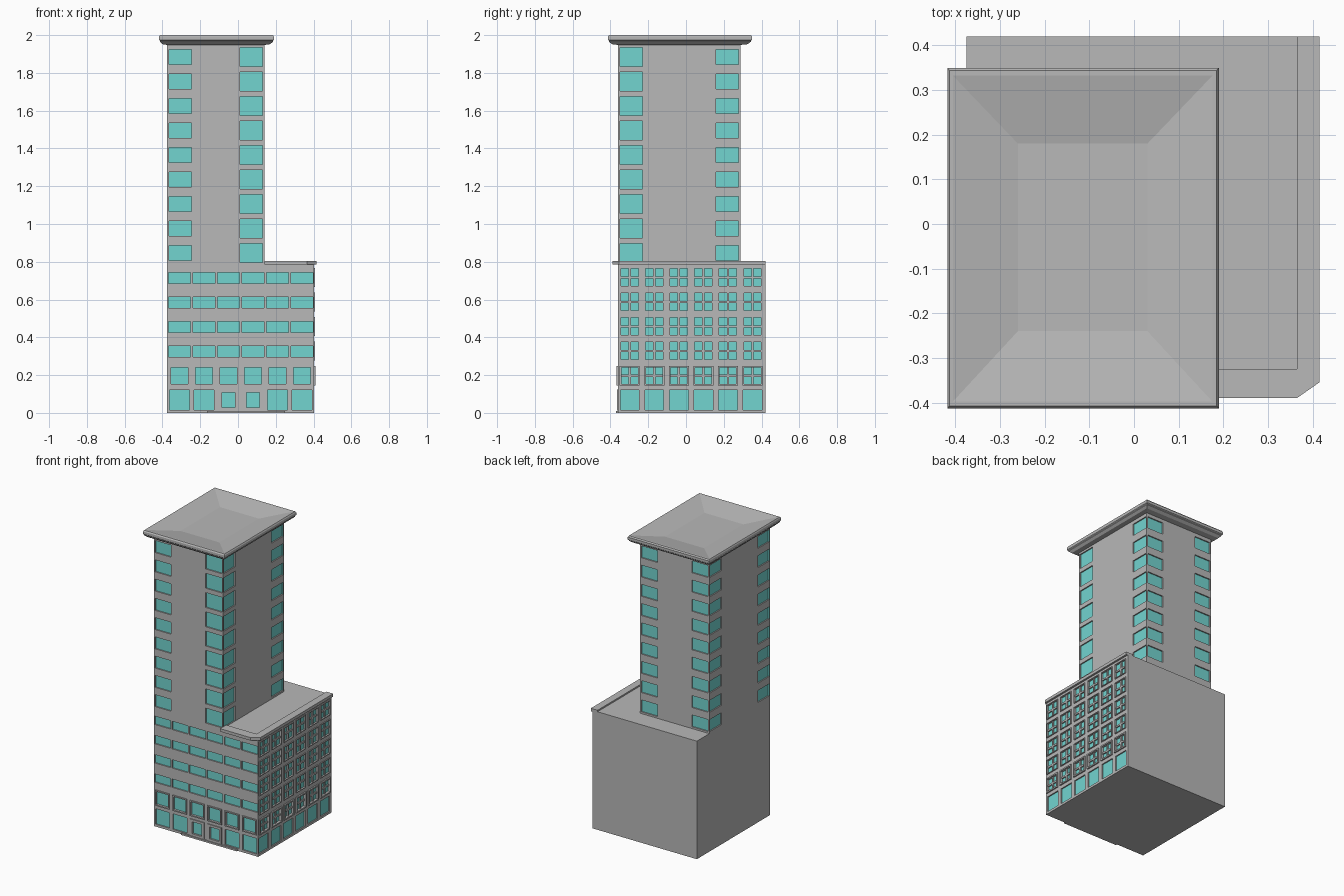
import bpy, bmesh
from mathutils import Vector

if "Cube" in bpy.data.objects:
    bpy.data.objects.remove(bpy.data.objects["Cube"])

def material(name, rgb):
    m = bpy.data.materials.new(name)
    m.diffuse_color = (*rgb, 1)
    m.use_nodes = True
    m.node_tree.nodes["Principled BSDF"].inputs["Base Color"].default_value = m.diffuse_color
    return m

GREY = material("grey concrete", (0.48, 0.48, 0.48))
GLASS = material("turquoise glass", (0.17, 0.66, 0.63))
DEPTH = 0.008      # window recess
STEP = 0.1297      # storey height

def add_object(name, bm):
    bmesh.ops.recalc_face_normals(bm, faces=bm.faces)
    me = bpy.data.meshes.new(name)
    bm.to_mesh(me)
    bm.free()
    me.materials.append(GREY)
    me.materials.append(GLASS)
    ob = bpy.data.objects.new(name, me)
    bpy.context.collection.objects.link(ob)
    return ob

def add_box(bm, lo, hi):
    vs = bmesh.ops.create_cube(bm, size=1)["verts"]
    for v in vs:
        v.co = Vector([lo[i] + (v.co[i] + 0.5) * (hi[i] - lo[i]) for i in range(3)])

# Box on a wall: axis 0/1, plane position, centre along the wall, z, size, thickness
def wall_box(bm, axis, plane, u, z, w, h, t):
    lo, hi = [0, 0, z - h / 2], [0, 0, z + h / 2]
    lo[axis], hi[axis] = plane - t, plane + t
    lo[1 - axis], hi[1 - axis] = u - w / 2, u + w / 2
    add_box(bm, lo, hi)

# Block with recessed windows; windows = (side, u, z, w, h), side in -x +x -y +y
def windowed_block(name, lo, hi, windows):
    planes = {"-x": (0, lo[0]), "+x": (0, hi[0]), "-y": (1, lo[1]), "+y": (1, hi[1])}
    bm = bmesh.new()
    add_box(bm, lo, hi)
    ob = add_object(name, bm)
    cut = bmesh.new()
    for side, u, z, w, h in windows:
        wall_box(cut, *planes[side], u, z, w, h, DEPTH)
    cutter = add_object(name + "_cutter", cut)
    cutter.hide_render = True
    mod = ob.modifiers.new("windows", "BOOLEAN")
    mod.operation, mod.solver, mod.object = "DIFFERENCE", "EXACT", cutter
    bpy.context.view_layer.objects.active = ob
    bpy.ops.object.modifier_apply(modifier=mod.name)
    bpy.data.objects.remove(cutter)
    # recess floors become glass
    for p in ob.data.polygons:
        p.material_index = 0
        for axis, plane in planes.values():
            if abs(p.normal[axis]) > 0.9 and abs(abs(p.center[axis] - plane) - DEPTH) < 0.001:
                p.material_index = 1
    return ob

# Tower: window columns at all four corners
TX0, TX1, TY0, TY1 = -0.375, 0.14, -0.36, 0.288
wins = []
for i in range(9):
    z = 0.847 + STEP * i
    wins += [("-y", 0.071, z, 0.12, 0.1), ("+x", -0.289, z, 0.12, 0.1)]
    for side, u in (("-y", TX0 + 0.069), ("+x", TY1 - 0.069), ("+y", TX0 + 0.069),
                    ("+y", TX1 - 0.069), ("-x", TY0 + 0.069), ("-x", TY1 - 0.069)):
        wins.append((side, u, z, 0.12, 0.08))
windowed_block("tower", (TX0, TY0, 0.795), (TX1, TY1, 1.96), wins)

# Podium: ribbon windows in front, paned windows on the right
FRONT = [-0.31 + STEP * i for i in range(6)]
RIGHT = [-0.298 + 0.13 * i for i in range(6)]
PX1, PY0 = 0.402, -0.36
wins = []
for i, x in enumerate(FRONT):
    wins += [("-y", x, 0.325 + STEP * k, 0.118, 0.056) for k in range(4)]
    wins.append(("-y", x, 0.196, 0.092, 0.088))
    wins.append(("-y", x, 0.068, 0.07 if i in (2, 3) else 0.104, 0.104))
for y in RIGHT:
    wins += [("+x", y, 0.328 + STEP * k, 0.096, 0.096) for k in range(4)]
    wins.append(("+x", y, 0.196, 0.09, 0.088))
    wins.append(("+x", y, 0.068, 0.1, 0.104))
windowed_block("podium", (TX0, PY0, 0), (PX1, 0.42, 0.795), wins)

# Raised border around a window
def border(bm, axis, plane, u, z, w, h, b, t):
    for s in (-1, 1):
        wall_box(bm, axis, plane, u + s * (w - b) / 2, z, b, h, t)
        wall_box(bm, axis, plane, u, z + s * (h - b) / 2, w - 2 * b, b, t)

frames = bmesh.new()
for x in FRONT:
    border(frames, 1, PY0, x, 0.196, 0.106, 0.104, 0.008, 0.007)
for y in RIGHT:
    for k in range(5):
        z = 0.196 if k == 0 else 0.328 + STEP * (k - 1)
        if k == 0:
            border(frames, 0, PX1, y, z, 0.106, 0.104, 0.009, 0.009)
        else:
            border(frames, 0, PX1, y, z, 0.102, 0.102, 0.005, 0.006)
        # glazing bars
        wall_box(frames, 0, PX1 - DEPTH / 2, y, z, 0.012, 0.094, 0.004)
        wall_box(frames, 0, PX1 - DEPTH / 2, y, z, 0.094, 0.012, 0.004)
add_object("window_frames", frames)

# Entrance: two door surrounds and a step
doors = bmesh.new()
for x in FRONT[2:4]:
    border(doors, 1, PY0, x, 0.068, 0.104, 0.112, 0.016, 0.006)
add_box(doors, (-0.165, -0.37, 0), (0.25, -0.355, 0.011))
add_object("entrance", doors)

# Podium roof ledge, with a cut corner
ledge = bmesh.new()
pts = [(0.14, -0.39), (0.365, -0.39), (0.415, -0.355), (0.415, 0.42),
       (0.365, 0.42), (0.365, -0.325), (0.14, -0.325)]
face = ledge.faces.new([ledge.verts.new((x, y, 0.785)) for x, y in pts])
top = bmesh.ops.extrude_face_region(ledge, geom=[face])["geom"]
bmesh.ops.translate(ledge, vec=(0, 0, 0.02), verts=[v for v in top if isinstance(v, bmesh.types.BMVert)])
add_object("roof_ledge", ledge)

# Tower cornice with dished roof: stacked rectangles from wall line to overhang
outer = (-0.418, 0.19, -0.413, 0.35)
wall = (TX0, TX1, TY0, TY1)
rings = [([a + (b - a) * f for a, b in zip(wall, outer)], z)
         for f, z in ((0, 1.948), (0.6, 1.952), (0.9, 1.965), (0.9, 1.97),
                      (1, 1.975), (1, 1.992), (0.9, 2.0), (0.72, 2.0))]
rings.append(((-0.26, 0.03, -0.24, 0.18), 1.972))
cap = bmesh.new()
loops = [[cap.verts.new((x, y, z)) for x, y in ((a, c), (b, c), (b, d), (a, d))]
         for (a, b, c, d), z in rings]
for l0, l1 in zip(loops, loops[1:]):
    for i in range(4):
        j = (i + 1) % 4
        cap.faces.new((l0[i], l0[j], l1[j], l1[i]))
cap.faces.new(loops[0])
cap.faces.new(loops[-1])
add_object("tower_cornice", cap)
